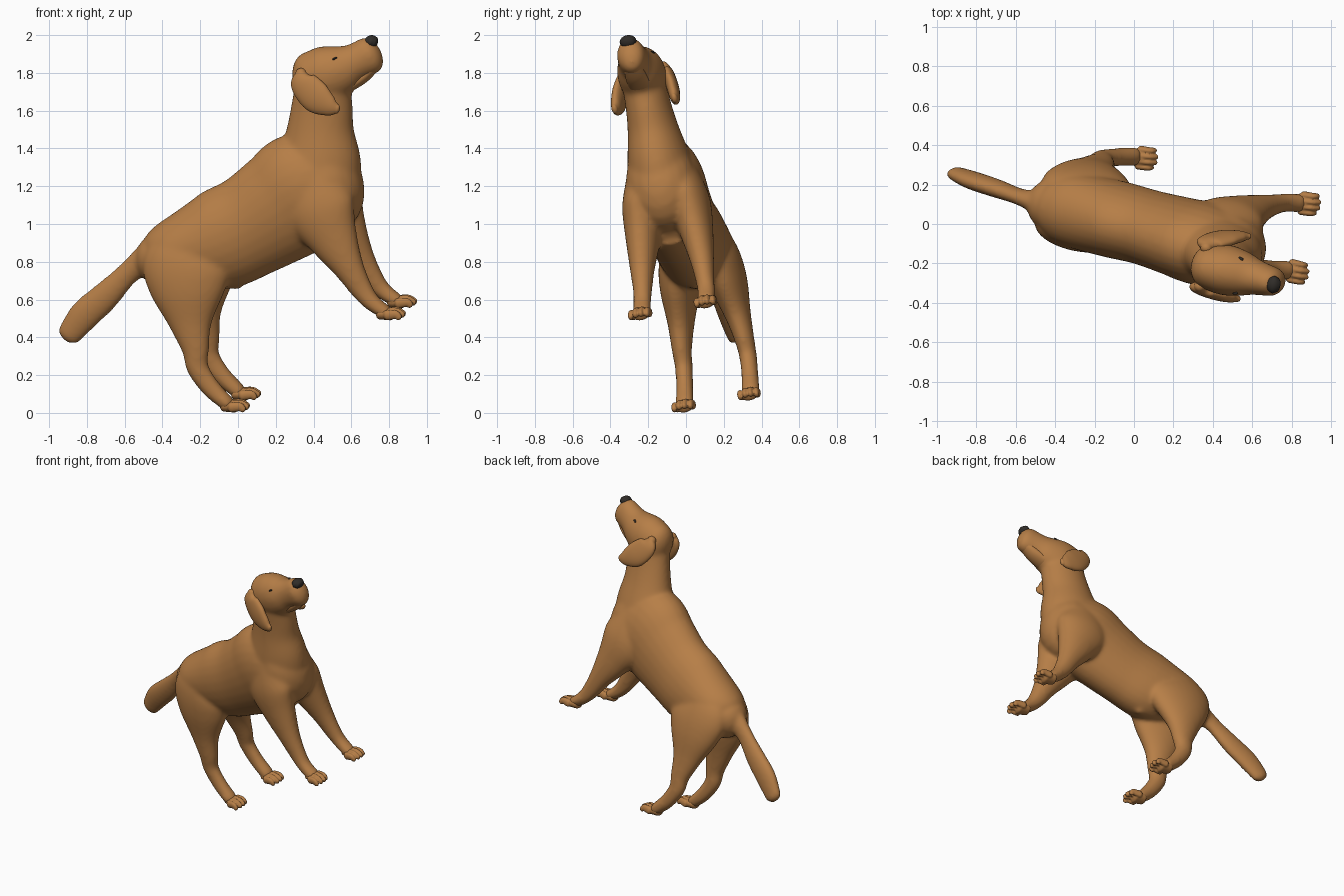
import bpy, bmesh, math
from mathutils import Vector

cube = bpy.data.objects.get("Cube")
if cube:
    bpy.data.objects.remove(cube)

# The animal is symmetric about a tilted plane; SIDE is that plane's normal
TILT_X, TILT_Z, SHIFT = 0.17, 0.185, 0.177
SIDE = Vector((TILT_X, 1, TILT_Z)).normalized()


def place(x, z, s):
    """Point at x, z on the symmetry plane, moved s sideways."""
    return Vector((x, SHIFT - TILT_X * x - TILT_Z * z, z)) + SIDE * s


def material(name, color):
    m = bpy.data.materials.new(name)
    m.use_nodes = True
    m.diffuse_color = color
    m.node_tree.nodes["Principled BSDF"].inputs["Base Color"].default_value = color
    return m


COAT = material("brown_coat", (0.47, 0.21, 0.063, 1))
DARK = material("dark_nose", (0.03, 0.026, 0.022, 1))


def spline(p0, p1, p2, p3, t):
    return 0.5 * (2 * p1 + (p2 - p0) * t + (2 * p0 - 5 * p1 + 4 * p2 - p3) * t * t
                  + (3 * p1 - p0 - 3 * p2 + p3) * t ** 3)


def loft(bm, stations, side=1, cap=1.0, steps=6, sides=28):
    """Closed round-ended tube; station = x, z, sideways, half width, half depth."""
    pts = [(place(x, z, s * side), Vector((a, b))) for x, z, s, a, b in stations]
    n = len(pts)
    path = []
    for i in range(n - 1):
        q = [pts[max(0, min(n - 1, i + k))] for k in (-1, 0, 1, 2)]
        for j in range(steps):
            path.append([spline(*(p[c] for p in q), j / steps) for c in (0, 1)])
    path.append(list(pts[-1]))
    tangents = [(path[min(i + 1, len(path) - 1)][0] - path[max(i - 1, 0)][0]).normalized()
                for i in range(len(path))]
    frames = [(p, r, t) for (p, r), t in zip(path, tangents)]

    def rounded(frame, sign):
        p, r, t = frame
        out = []
        for k in range(1, 6):
            ang = k * math.pi / 11
            out.append((p + t * (sign * cap * min(r) * math.sin(ang)), r * math.cos(ang), t))
        return out

    frames = rounded(frames[0], -1)[::-1] + frames + rounded(frames[-1], 1)
    rings = []
    for p, r, t in frames:
        u = (SIDE - t * SIDE.dot(t)).normalized()
        v = u.cross(t)
        rings.append([bm.verts.new(p + u * (r.x * math.cos(w)) + v * (r.y * math.sin(w)))
                      for w in (2 * math.pi * k / sides for k in range(sides))])
    for lo, hi in zip(rings, rings[1:]):
        for k in range(sides):
            m = (k + 1) % sides
            bm.faces.new((lo[k], lo[m], hi[m], hi[k]))
    bm.faces.new(rings[0])
    bm.faces.new(rings[-1])


def finish(bm, name, mat, voxel=0, smooth=0):
    bmesh.ops.recalc_face_normals(bm, faces=bm.faces)
    mesh = bpy.data.meshes.new(name)
    bm.to_mesh(mesh)
    bm.free()
    mesh.materials.append(mat)
    mesh.shade_smooth()
    obj = bpy.data.objects.new(name, mesh)
    bpy.context.collection.objects.link(obj)
    if voxel:
        rm = obj.modifiers.new("Fuse", 'REMESH')
        rm.mode, rm.voxel_size, rm.use_smooth_shade = 'VOXEL', voxel, True
        sm = obj.modifiers.new("Soften", 'SMOOTH')
        sm.factor, sm.iterations = 0.5, smooth
    return obj


# Torso, neck, head, tail and legs fused into one skin
skin = bmesh.new()
loft(skin, [(-.4, .81, 0, .14, .15), (-.33, .85, 0, .185, .185), (-.115, .91, 0, .195, .265),
            (.065, .99, 0, .19, .275), (.23, 1.09, 0, .2, .3), (.36, 1.175, 0, .21, .32),
            (.475, 1.21, 0, .19, .255)])
loft(skin, [(.4, 1.08, 0, .19, .22), (.41, 1.2, 0, .19, .245), (.432, 1.35, 0, .165, .222),
            (.437, 1.5, 0, .135, .18), (.445, 1.62, 0, .12, .164), (.45, 1.74, 0, .115, .15)], cap=.5)
loft(skin, [(.39, 1.77, 0, .118, .145), (.47, 1.79, 0, .128, .155), (.55, 1.82, 0, .114, .135),
            (.62, 1.855, 0, .09, .103), (.697, 1.893, 0, .075, .102)], cap=.85)
loft(skin, [(-.42, .87, 0, .07, .09), (-.575, .745, 0, .043, .063), (-.7, .62, 0, .046, .078),
            (-.81, .52, 0, .046, .084), (-.89, .42, 0, .038, .068)], cap=1.3)
loft(skin, [(-.09, .7, 0, .035, .035), (-.005, .685, 0, .033, .035)])
for side in (-1, 1):
    # front leg
    loft(skin, [(.42, 1.25, .09, .1, .16), (.455, 1.1, .125, .108, .19), (.53, .945, .145, .09, .135),
                (.615, .795, .162, .066, .083), (.685, .68, .17, .051, .06), (.74, .615, .175, .048, .047),
                (.81, .565, .175, .05, .038)], side)
    # hind leg
    loft(skin, [(-.22, .95, .05, .1, .15), (-.25, .81, .1, .112, .235), (-.245, .67, .13, .102, .205),
                (-.225, .5, .154, .07, .118), (-.197, .365, .17, .053, .074), (-.185, .27, .175, .047, .06),
                (-.115, .165, .178, .046, .052), (-.03, .085, .18, .05, .042)], side)
finish(skin, "body", COAT, 0.011, 20)

# Paws with four separate toes each
for name, x, z in (("front", .8, .556), ("hind", -.025, .068)):
    for label, side in (("right", -1), ("left", 1)):
        paw = bmesh.new()
        loft(paw, [(x - .02, z + .005, .177, .042, .034), (x + .04, z, .177, .05, .034)], side, cap=.6)
        for k in (-1.5, -.5, .5, 1.5):
            reach = .1 - .014 * abs(k)
            lift = .012 - .008 * abs(k)
            s = .177 + k * .029
            loft(paw, [(x + .025, z + lift, s, .018, .027), (x + .07, z + lift + .004, s * 1.01, .016, .024),
                       (x + reach + .01, z + lift - .01, s * 1.02, .013, .018)], side, sides=16)
        finish(paw, f"{name}_{label}_paw", COAT, 0.005, 2)

# Ears hang beside the head
for label, side in (("right", -1), ("left", 1)):
    ear = bmesh.new()
    loft(ear, [(.35, 1.815, .1, .028, .03), (.365, 1.77, .122, .032, .072),
               (.437, 1.697, .145, .033, .085), (.51, 1.652, .158, .027, .055),
               (.55, 1.638, .163, .016, .026)], side)
    finish(ear, label + "_ear", COAT)

    # Narrow half-closed eyes
    eye = bmesh.new()
    loft(eye, [(.52, 1.889, .091, .008, .005), (.534, 1.896, .088, .008, .005)], side, sides=16)
    finish(eye, label + "_eye", DARK)

# Lower jaw tucked between the lips
jaw = bmesh.new()
loft(jaw, [(.6, 1.735, 0, .06, .03), (.665, 1.782, 0, .056, .034), (.725, 1.84, 0, .045, .03)])
finish(jaw, "lower_jaw", COAT)

# Nose
nose = bmesh.new()
loft(nose, [(.69, 1.966, 0, .036, .027), (.706, 1.967, 0, .045, .033), (.722, 1.962, 0, .038, .03)], cap=.6)
finish(nose, "nose", DARK)
